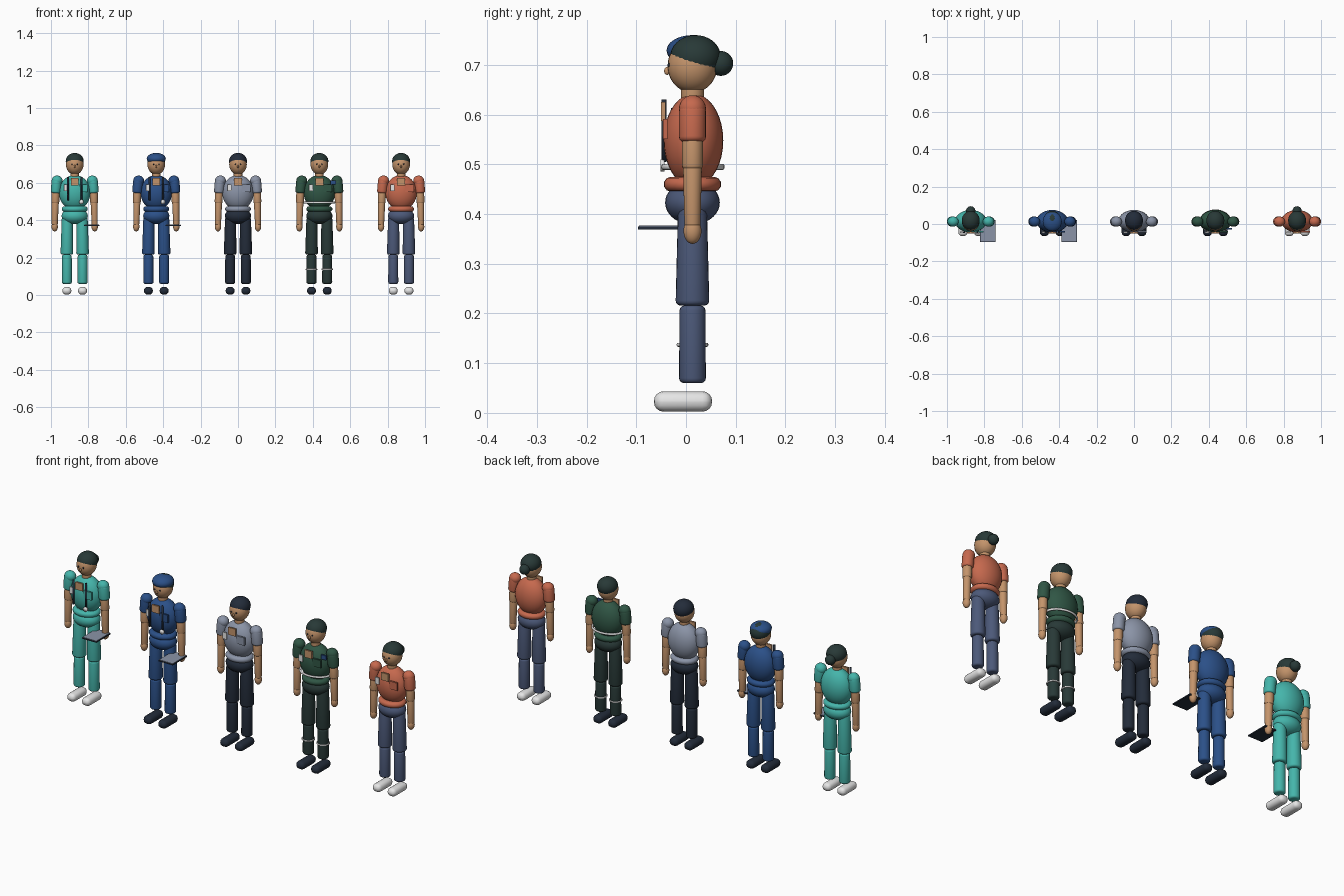
import bpy
import bmesh
from mathutils import Matrix, Vector

cube = bpy.data.objects.get("Cube")
if cube:
    bpy.data.objects.remove(cube, do_unlink=True)


def make_material(name, hex_code):
    """Flat material from an sRGB hex code, stored as linear values."""
    rgb = [int(hex_code[i:i + 2], 16) / 255 for i in (0, 2, 4)]
    lin = [((c + 0.055) / 1.055) ** 2.4 if c > 0.04 else c / 12.92 for c in rgb]
    m = bpy.data.materials.new(name)
    m.use_nodes = True
    m.diffuse_color = (*lin, 1)
    m.node_tree.nodes["Principled BSDF"].inputs["Base Color"].default_value = (*lin, 1)
    return m


MATS = {n: make_material(n, h) for n, h in {
    "skin": "C4946B", "teal": "45B5AB", "navy": "2B5088", "grey": "8B94A7",
    "ink": "232C3A", "green": "305645", "charcoal": "283937", "coral": "C6694E",
    "slate": "4C5979", "white": "E6E6E6"}.items()}

Y = 0.013  # shared body axis


def finish(bm, name, mat, loc, size=(1, 1, 1), bevel=0, smooth=True):
    bmesh.ops.transform(bm, matrix=Matrix.Diagonal((*size, 1)), verts=bm.verts)
    mesh = bpy.data.meshes.new(name)
    bm.to_mesh(mesh)
    bm.free()
    mesh.materials.append(MATS[mat])
    for p in mesh.polygons:
        p.use_smooth = smooth
    ob = bpy.data.objects.new(name, mesh)
    ob.location = loc
    bpy.context.collection.objects.link(ob)
    if bevel:
        mod = ob.modifiers.new("rounding", "BEVEL")
        mod.width, mod.segments = bevel, 4
        mod.limit_method, mod.angle_limit = "ANGLE", 0.7
    return ob


def ball(name, mat, loc, radii):
    bm = bmesh.new()
    bmesh.ops.create_uvsphere(bm, u_segments=28, v_segments=18, radius=1)
    return finish(bm, name, mat, loc, radii)


def limb(name, mat, start, end, r1, r2, bevel=0.01):
    """Rounded, tapered cylinder from start (r1) to end (r2)."""
    a, b = Vector(start), Vector(end)
    bm = bmesh.new()
    bmesh.ops.create_cone(bm, cap_ends=True, segments=24, radius1=r1, radius2=r2,
                          depth=(b - a).length)
    ob = finish(bm, name, mat, (a + b) / 2, bevel=bevel)
    ob.rotation_euler = (b - a).to_track_quat("Z", "Y").to_euler()
    return ob


def box(name, mat, loc, size, bevel=0):
    bm = bmesh.new()
    bmesh.ops.create_cube(bm, size=1)
    return finish(bm, name, mat, loc, size, bevel, smooth=bevel > 0)


def ring(name, mat, loc, rx, ry, tube, height):
    """Elliptical band with a rounded section."""
    bm = bmesh.new()
    bmesh.ops.create_circle(bm, segments=10, radius=1)
    bmesh.ops.transform(bm, verts=bm.verts, matrix=Matrix.Translation((1, 0, 0))
                        @ Matrix.Diagonal((tube / ry, 1, 1, 1))
                        @ Matrix.Rotation(1.5708, 4, "X"))
    bmesh.ops.spin(bm, geom=bm.edges[:], cent=(0, 0, 0), axis=(0, 0, 1),
                   angle=6.283185, steps=32, use_merge=True)
    bmesh.ops.remove_doubles(bm, verts=bm.verts, dist=0.0001)
    bmesh.ops.recalc_face_normals(bm, faces=bm.faces)
    return finish(bm, name, mat, loc, (rx, ry, height))


def person(tag, cx, top, trousers, shoes, hair, extras):
    def n(part):
        return f"{tag}_{part}"

    # Trunk
    ball(n("torso"), top, (cx, 0.015, 0.548), (0.084, 0.06, 0.094))
    ball(n("pelvis"), trousers, (cx, Y, 0.423), (0.07, 0.055, 0.044))
    ring(n("hem"), top, (cx, Y, 0.46), 0.052, 0.043, 0.015, 0.015)
    limb(n("waist"), top, (cx, Y, 0.45), (cx, Y, 0.475), 0.046, 0.046, 0.004)

    # Head
    limb(n("neck"), "skin", (cx, Y, 0.625), (cx, Y, 0.665), 0.023, 0.023, 0.003)
    ball(n("head"), "skin", (cx, Y, 0.698), (0.047, 0.05, 0.054))
    ball(n("hair"), hair, (cx, 0.019, 0.716), (0.048, 0.051, 0.044))
    ball(n("nose"), "skin", (cx, -0.038, 0.688), (0.005, 0.006, 0.008))

    # Mirrored limbs and eyes
    for side, s in (("left", 1), ("right", -1)):
        def at(dx, z, y=Y):
            return (cx + s * dx, y, z)

        def m(part):
            return n(f"{side}_{part}")
        ball(m("eye"), "ink", at(0.014, 0.7, -0.034), (0.004, 0.003, 0.004))
        ball(m("shoulder"), top, at(0.094, 0.612), (0.029, 0.027, 0.027))
        limb(m("sleeve"), top, at(0.102, 0.545), at(0.096, 0.617), 0.027, 0.027)
        limb(m("elbow"), "skin", at(0.104, 0.488), at(0.102, 0.555), 0.021, 0.021)
        limb(m("forearm"), "skin", at(0.107, 0.375), at(0.104, 0.496), 0.016, 0.019, 0.005)
        ball(m("hand"), "skin", at(0.107, 0.366), (0.017, 0.018, 0.026))
        limb(m("thigh"), trousers, at(0.042, 0.216), at(0.04, 0.415), 0.034, 0.029)
        limb(m("shin"), trousers, at(0.042, 0.06), at(0.042, 0.216), 0.027, 0.026)
        box(m("shoe"), shoes, at(0.042, 0.023, -0.006), (0.048, 0.117, 0.041), 0.0195)
        if "bands" in extras:
            ring(m("shin_band"), "white", at(0.042, 0.137), 0.029, 0.029, 0.003, 0.004)
        if "scope" in extras:
            limb(m("scope_tube"), "ink", at(0.036, 0.505, -0.044),
                 at(0.036, 0.63, -0.044), 0.005, 0.005, 0)

    # Chest details
    box(n("neckline"), "skin", (cx, -0.046, 0.606), (0.042, 0.009, 0.038))
    box(n("pocket"), top, (cx + 0.045, -0.042, 0.571), (0.046, 0.009, 0.04))
    box(n("badge"), "white", (cx - 0.045, -0.044, 0.573), (0.022, 0.006, 0.034))

    # Individual accessories
    if "bun" in extras:
        ball(n("bun"), hair, (cx, 0.07, 0.703), (0.025, 0.025, 0.025))
    if "cap" in extras:
        ball(n("cap"), top, (cx, Y, 0.729), (0.051, 0.052, 0.031))
    if "scope" in extras:
        limb(n("scope_disc"), "white", (cx + 0.036, -0.051, 0.498),
             (cx + 0.036, -0.043, 0.498), 0.012, 0.012, 0)
    if "tablet" in extras:
        box(n("tablet"), "ink", (cx + 0.091, -0.038, 0.372), (0.082, 0.117, 0.006))
        box(n("tablet_screen"), "grey", (cx + 0.091, -0.038, 0.376), (0.078, 0.113, 0.002))
    if "bands" in extras:
        ring(n("waist_band"), "white", (cx, 0.014, 0.495), 0.08, 0.06, 0.004, 0.006)
        box(n("radio"), "navy", (cx + 0.074, -0.026, 0.602), (0.03, 0.009, 0.022))


# Line of five people
person("teal_nurse", -0.873, "teal", "teal", "white", "charcoal", ("bun", "scope", "tablet"))
person("navy_doctor", -0.437, "navy", "navy", "ink", "charcoal", ("cap", "scope", "tablet"))
person("grey_clerk", 0.0, "grey", "ink", "ink", "ink", ())
person("green_medic", 0.435, "green", "charcoal", "ink", "charcoal", ("bands",))
person("coral_visitor", 0.872, "coral", "slate", "white", "charcoal", ("bun",))
